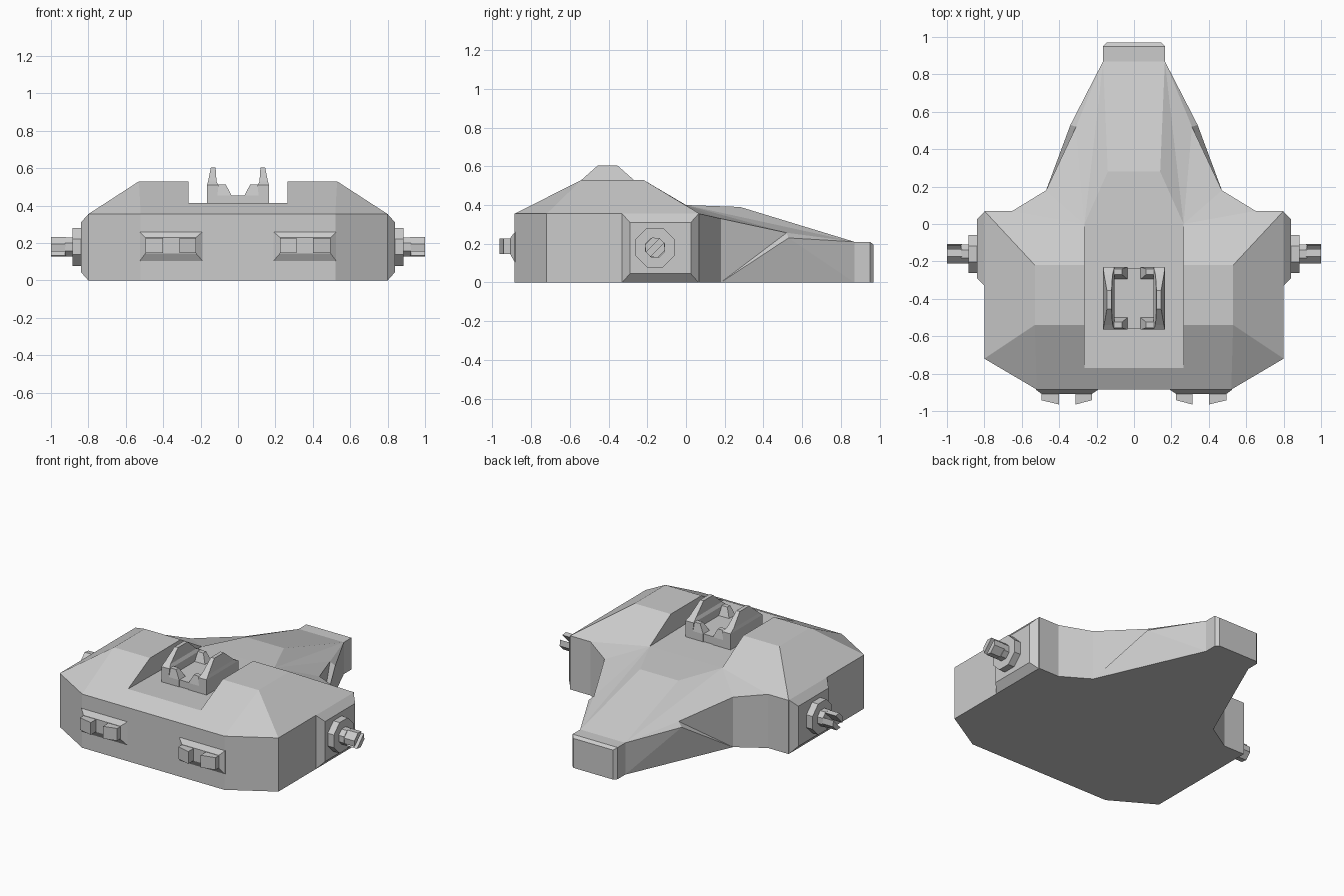
import bpy, bmesh
from math import cos, sin, pi, radians
from mathutils import Matrix

if "Cube" in bpy.data.objects:
    bpy.data.objects.remove(bpy.data.objects["Cube"])

grey = bpy.data.materials.new("hull grey")
grey.use_nodes = True
colour = (0.6, 0.6, 0.6, 1)
grey.diffuse_color = colour
grey.node_tree.nodes["Principled BSDF"].inputs["Base Color"].default_value = colour


def finish(name, bm):
    """Mirror the +x half, orient the faces and make the object."""
    bmesh.ops.mirror(bm, geom=bm.verts[:] + bm.edges[:] + bm.faces[:],
                     matrix=Matrix.Identity(4), merge_dist=0.0005, axis='X')
    bmesh.ops.recalc_face_normals(bm, faces=bm.faces[:])
    mesh = bpy.data.meshes.new(name)
    bm.to_mesh(mesh)
    bm.free()
    mesh.materials.append(grey)
    obj = bpy.data.objects.new(name, mesh)
    bpy.context.collection.objects.link(obj)
    return obj


def loft(bm, rings, caps=True):
    """Join rings of equal length into a closed solid."""
    loops = [[bm.verts.new(p) for p in ring] for ring in rings]
    n = len(loops[0])
    for a, b in zip(loops, loops[1:]):
        for i in range(n):
            j = (i + 1) % n
            bm.faces.new((a[i], a[j], b[j], b[i]))
    if caps:
        bm.faces.new(loops[0])
        bm.faces.new(loops[-1])


def rect_x(x, y0, y1, z0, z1):
    return [(x, y0, z0), (x, y1, z0), (x, y1, z1), (x, y0, z1)]


def rect_y(y, x0, x1, z0, z1):
    return [(x0, y, z0), (x1, y, z0), (x1, y, z1), (x0, y, z1)]


def rect_z(z, x0, x1, y0, y1):
    return [(x0, y0, z), (x1, y0, z), (x1, y1, z), (x0, y1, z)]


# Hull: outline from nose to tail (x, y, rim height), plus roof and deck points
outline = [(0, -.885, .355), (.52, -.885, .355), (.8, -.72, .355), (.8, .07, .355),
           (.65, .07, .355), (.47, .18, .33), (.165, .87, .21), (.165, .95, .21),
           (.145, .97, .195), (0, .97, .195)]
inner = {
    "roof_a": (.265, -.54, .53), "roof_b": (.53, -.54, .53),
    "roof_c": (.53, -.22, .53), "roof_d": (.265, -.22, .53),
    "trench_a": (.265, -.77, .413), "trench_0": (0, -.77, .413),
    "trench_b": (.265, 0, .4), "trench_1": (0, 0, .4),
    "hump": (.14, .28, .39), "hump_0": (0, .28, .39),
    "tail_0": (0, .87, .21), "tail_1": (0, .95, .21),
    "fin_top": (.31, .52, .257), "fin_low": (.34, .53, .23),
}
bm = bmesh.new()
v = {k: bm.verts.new(p) for k, p in inner.items()}
for i, (x, y, z) in enumerate(outline):
    v[f"t{i}"] = bm.verts.new((x, y, z))
    v[f"b{i}"] = bm.verts.new((x, y, 0))
faces = ["t0 t1 roof_b roof_a trench_a trench_0", "t1 t2 roof_b", "t2 t3 roof_c roof_b",
         "roof_a roof_b roof_c roof_d", "roof_d roof_c t3 t4 trench_b",
         "trench_a roof_a roof_d trench_b", "trench_0 trench_a trench_b trench_1",
         "trench_b t4 t5", "trench_b t5 fin_top", "trench_b fin_top t6",
         "trench_b t6 hump", "trench_1 trench_b hump hump_0", "hump_0 hump t6 tail_0",
         "tail_0 t6 t7 tail_1", "tail_1 t7 t8 t9",
         "t5 b5 fin_top", "b5 fin_low fin_top", "fin_top fin_low t6",
         "b5 b6 fin_low", "fin_low b6 t6"]
last = len(outline) - 1
faces += [f"b{i} b{i+1} t{i+1} t{i}" for i in range(last) if i != 5]
faces.append(" ".join(f"b{i}" for i in range(last + 1)))
for f in faces:
    bm.faces.new([v[k] for k in f.split()])
finish("hull", bm)

# Bevelled side plates
bm = bmesh.new()
loft(bm, [rect_x(.79, -.33, .065, 0, .355), rect_x(.8, -.33, .065, 0, .355),
          rect_x(.84, -.29, .025, .045, .31)])
finish("side_plates", bm)


# Octagonal side mounts with split pins
def octagon(x, r):
    return [(x, -.16 + r * cos(a), .18 + r * sin(a))
            for a in (pi / 8 + i * pi / 4 for i in range(8))]


bm = bmesh.new()
loft(bm, [octagon(.83, .11), octagon(.885, .11)])
finish("side_mounts", bm)

bm = bmesh.new()
loft(bm, [octagon(.88, .055), octagon(.925, .055)])
for side in (0, pi):
    prong = []
    for x in (.92, 1):
        ring = []
        for a in (17, 60, 120, 163):
            t = radians(a) + pi / 4 + side
            ring.append((x, -.16 + .054 * cos(t), .18 + .054 * sin(t)))
        prong.append(ring)
    loft(bm, prong)
finish("split_pins", bm)

# Front lamp housings, each with two angled blocks
bm = bmesh.new()
loft(bm, [rect_y(-.875, .19, .525, .105, .26), rect_y(-.885, .19, .525, .105, .26),
          rect_y(-.908, .225, .495, .145, .23)])
finish("lamp_housings", bm)

bm = bmesh.new()
for outer, mid in ((.225, .312), (.495, .402)):
    loft(bm, [[(outer, -.9, z), (mid, -.9, z), (mid, -.965, z), (outer, -.942, z)]
              for z in (.147, .228)])
finish("lamp_blocks", bm)

# Open cockpit: floor, raised side walls and notched end walls
bm = bmesh.new()
loft(bm, [rect_z(z, 0, .16, -.56, -.235) for z in (.4, .455)], caps=True)
bmesh.ops.delete(bm, geom=[f for f in bm.faces if all(abs(w.co.x) < .001 for w in f.verts)],
                 context='FACES_ONLY')
finish("cockpit_floor", bm)

bm = bmesh.new()
loft(bm, [rect_z(.4, .115, .165, -.565, -.23), rect_z(.51, .105, .165, -.565, -.23),
          rect_z(.53, .115, .16, -.54, -.27), rect_z(.605, .12, .145, -.455, -.355)])
finish("cockpit_side_walls", bm)

bm = bmesh.new()
for y, lean in ((-.565, 1), (-.23, -1)):
    loft(bm, [rect_z(.4, .035, .163, y, y + .065 * lean),
              rect_z(.455, .035, .163, y, y + .065 * lean),
              rect_z(.513, .065, .155, y + .01 * lean, y + .04 * lean)])
finish("cockpit_end_walls", bm)
